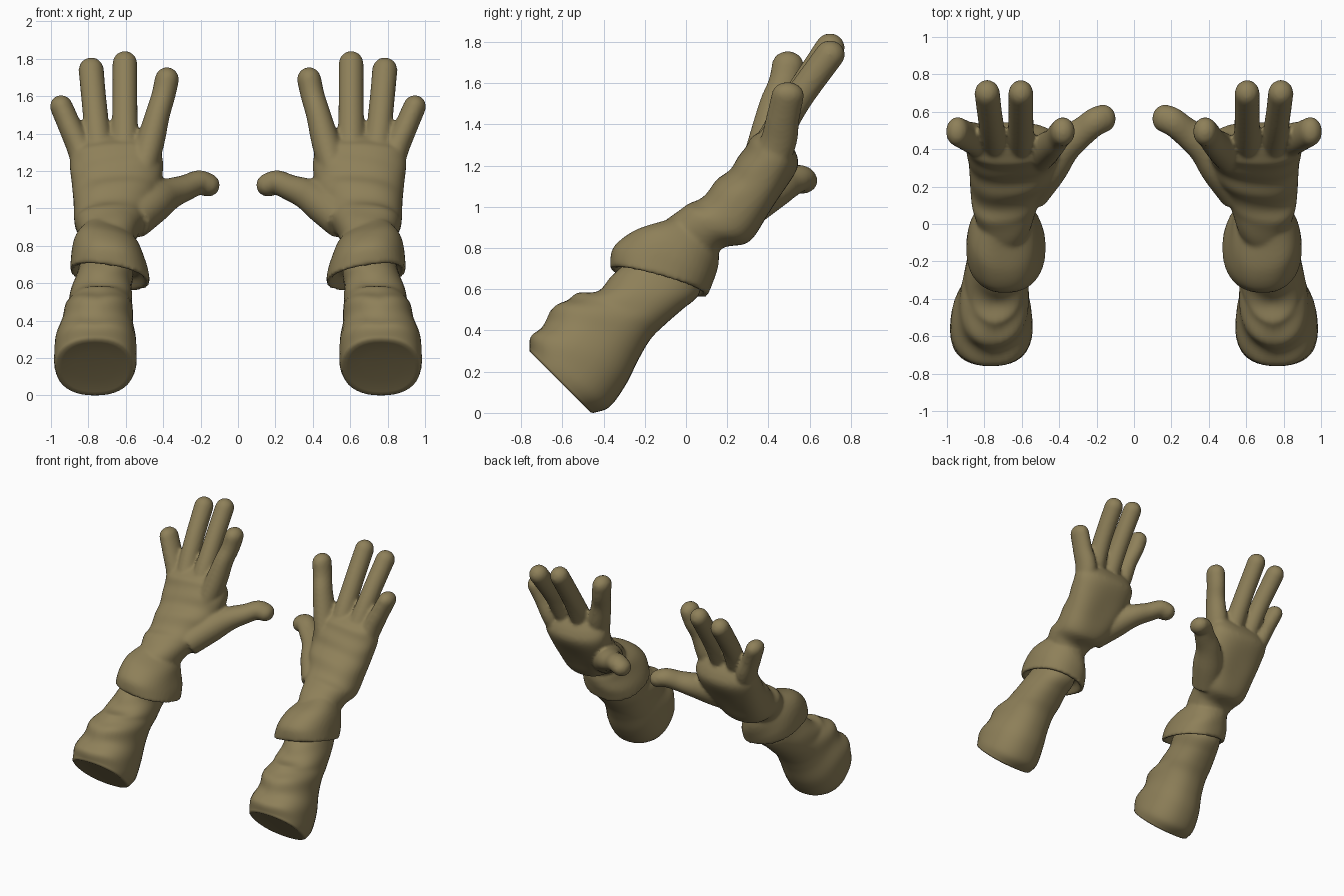
import bpy, bmesh, math
from mathutils import Vector

if "Cube" in bpy.data.objects:
    bpy.data.objects.remove(bpy.data.objects["Cube"])

olive = bpy.data.materials.new("olive_cloth")
olive.diffuse_color = (0.27, 0.215, 0.10, 1)
olive.use_nodes = True
olive.node_tree.nodes["Principled BSDF"].inputs["Base Color"].default_value = olive.diffuse_color
SEG, SUB = 40, 7


def spline(pts, sub):
    """Catmull-Rom through tuples of any length."""
    p = [pts[0]] + list(pts) + [pts[-1]]
    out = []
    for i in range(1, len(p) - 2):
        for k in range(sub):
            t = k / sub
            out.append([0.5 * (2 * b + (c - a) * t + (2 * a - 5 * b + 4 * c - d) * t * t
                               + (3 * b - a - 3 * c + d) * t ** 3)
                        for a, b, c, d in zip(*p[i - 1:i + 3])])
    return out + [list(pts[-1])]


def skin(bm, loops):
    """Closed surface through rings of points."""
    vs = [[bm.verts.new(v) for v in l] for l in loops]
    n = len(vs[0])
    for a, b in zip(vs, vs[1:]):
        for j in range(n):
            k = (j + 1) % n
            bm.faces.new((a[j], a[k], b[k], b[j]))
    bm.faces.new(vs[0][::-1])
    bm.faces.new(vs[-1])


def loft(bm, rings, fold=None, skew=0.0, lip=()):
    """Rings are (top y, top z, bottom y, bottom z, inner x, outer x)."""
    loops, centres = [], []
    for i, (yt, zt, yb, zb, xl, xr) in enumerate(spline(rings, SUB)):
        c = Vector(((xl + xr) / 2, (yt + yb) / 2, (zt + zb) / 2))
        up = Vector((0, yt - yb, zt - zb)) / 2
        side = Vector(((xr - xl) / 2, 0, skew))
        loop = []
        for j in range(SEG):
            a = 2 * math.pi * j / SEG
            ca, sa = math.cos(a), math.sin(a)
            pc = math.copysign(abs(ca) ** 0.88, ca)
            ps = math.copysign(abs(sa) ** 0.88, sa)
            s = 1 + (fold(i / SUB, a if a < math.pi else a - 2 * math.pi) if fold else 0)
            loop.append(c + (up * pc + side * ps) * s)
        loops.append(loop)
        centres.append(c)
    # shape of the open end: (scale, depth along the tube) from the rim inwards
    rim, axis = loops[0], (centres[SUB] - centres[0]).normalized()
    for scale, depth in lip:
        loops.insert(0, [centres[0] + (v - centres[0]) * scale + axis * depth for v in rim])
    skin(bm, loops)


def digit(bm, path, deep=1.0):
    """Round-ended tube along (x, y, z, radius), stretched in y."""
    pts = [(Vector(p[:3]), p[3]) for p in spline(path, 6)]
    tangent = [(pts[min(i + 1, len(pts) - 1)][0] - pts[max(i - 1, 0)][0]).normalized()
               for i in range(len(pts))]
    stations = [(c, r, t) for (c, r), t in zip(pts, tangent)]
    (c, r), t = pts[-1], tangent[-1]
    for a in (20, 40, 58, 74, 86):
        a = math.radians(a)
        stations.append((c + t * r * math.sin(a), r * math.cos(a), t))
    loops = []
    for c, r, t in stations:
        u = t.cross(Vector((0.3, -1, 0.5))).normalized()
        v = t.cross(u)
        loop = []
        for j in range(20):
            a = math.pi * j / 10
            off = (u * math.cos(a) + v * math.sin(a)) * r
            off.y *= deep
            loop.append(c + off)
        loops.append(loop)
    skin(bm, loops)


def finish(bm, name, fuse=False):
    bmesh.ops.recalc_face_normals(bm, faces=bm.faces)
    me = bpy.data.meshes.new(name)
    bm.to_mesh(me)
    bm.free()
    me.materials.append(olive)
    me.shade_smooth()
    ob = bpy.data.objects.new(name, me)
    bpy.context.collection.objects.link(ob)
    if fuse:
        m = ob.modifiers.new("fuse", 'REMESH')
        m.mode, m.voxel_size, m.use_smooth_shade = 'VOXEL', 0.012, True
        m = ob.modifiers.new("soften", 'SMOOTH')
        m.factor, m.iterations = 0.5, 6
    else:
        me.set_sharp_from_angle(angle=math.radians(50))
    m = ob.modifiers.new("other_arm", 'MIRROR')
    m.use_mirror_merge = False


# Sleeve with V-shaped folds on the upper side and a softly closed end
def sleeve_fold(t, a):
    mask = max(0, math.cos(a * 0.75)) ** 1.5 * min(1, t / 1.5) * max(0, min(1, (7 - t) / 2))
    return 0.045 * mask * math.sin(2 * math.pi * (t / 1.9 - 0.5 * abs(a)))


bm = bmesh.new()
loft(bm, [(-.76, .31, -.45, .0, .555, .975), (-.745, .38, -.37, .03, .54, .985),
          (-.67, .46, -.29, .14, .55, .97), (-.61, .535, -.23, .26, .56, .94),
          (-.53, .575, -.17, .36, .565, .92), (-.44, .59, -.10, .43, .565, .905),
          (-.36, .66, -.02, .50, .57, .885), (-.30, .72, .06, .57, .56, .86),
          (-.20, .78, .08, .66, .57, .84)],
     fold=sleeve_fold, lip=[(.95, -.008), (.85, -.005), (.5, .0)])
finish(bm, "sleeve")


def cuff_fold(t, a):
    return 0.015 * math.sin(3 * a + 2 * t) * min(1, t)


# Palm: creases across the back, a hollow on the inner side
def palm_fold(t, a):
    crease = 0.035 * max(0, math.cos(a)) * math.sin(2 * math.pi * t / 1.3 + 0.8 * math.sin(2 * a))
    hollow = 0.16 * max(0, -math.cos(a)) ** 5 * math.exp(-((t - 3.4) / 1.2) ** 2)
    return crease - hollow


# Glove: cuff, palm, fingers and thumb, fused
bm = bmesh.new()
loft(bm, [(-.37, .70, .105, .57, .47, .90), (-.35, .80, .14, .65, .485, .89),
          (-.255, .88, .155, .72, .515, .87), (-.12, .92, .155, .78, .545, .835),
          (-.05, .94, .12, .82, .58, .80)],
     fold=cuff_fold, skew=0.035, lip=[(.9, .0), (.72, .05)])
loft(bm, [(-.14, .89, .12, .72, .56, .82), (-.03, .99, .18, .80, .525, .86),
          (.06, 1.035, .31, .825, .49, .875), (.16, 1.135, .41, .94, .44, .88),
          (.24, 1.215, .49, 1.07, .41, .89), (.295, 1.305, .545, 1.19, .40, .90),
          (.35, 1.36, .53, 1.27, .425, .875), (.41, 1.385, .48, 1.35, .46, .83)],
     fold=palm_fold)
digit(bm, [(.54, .32, 1.10, .07), (.475, .395, 1.33, .076), (.43, .435, 1.5, .066),
           (.40, .475, 1.6, .064), (.38, .495, 1.69, .065)], 1.2)  # index finger
digit(bm, [(.61, .33, 1.13, .08), (.605, .43, 1.34, .074), (.605, .54, 1.53, .068),
           (.605, .70, 1.775, .067)], 1.08)                        # middle finger
digit(bm, [(.72, .33, 1.13, .08), (.745, .43, 1.33, .072), (.765, .54, 1.52, .067),
           (.785, .70, 1.74, .068)], 1.08)                         # ring finger
digit(bm, [(.79, .34, 1.10, .07), (.835, .44, 1.29, .070), (.895, .47, 1.43, .063),
           (.945, .495, 1.545, .061)], 1.3)                        # little finger
digit(bm, [(.56, .17, .93, .10), (.46, .31, 1.02, .105), (.37, .42, 1.075, .085),
           (.28, .49, 1.11, .07), (.21, .545, 1.138, .066),
           (.16, .565, 1.125, .063)], 1.2)                         # thumb
finish(bm, "glove", fuse=True)
